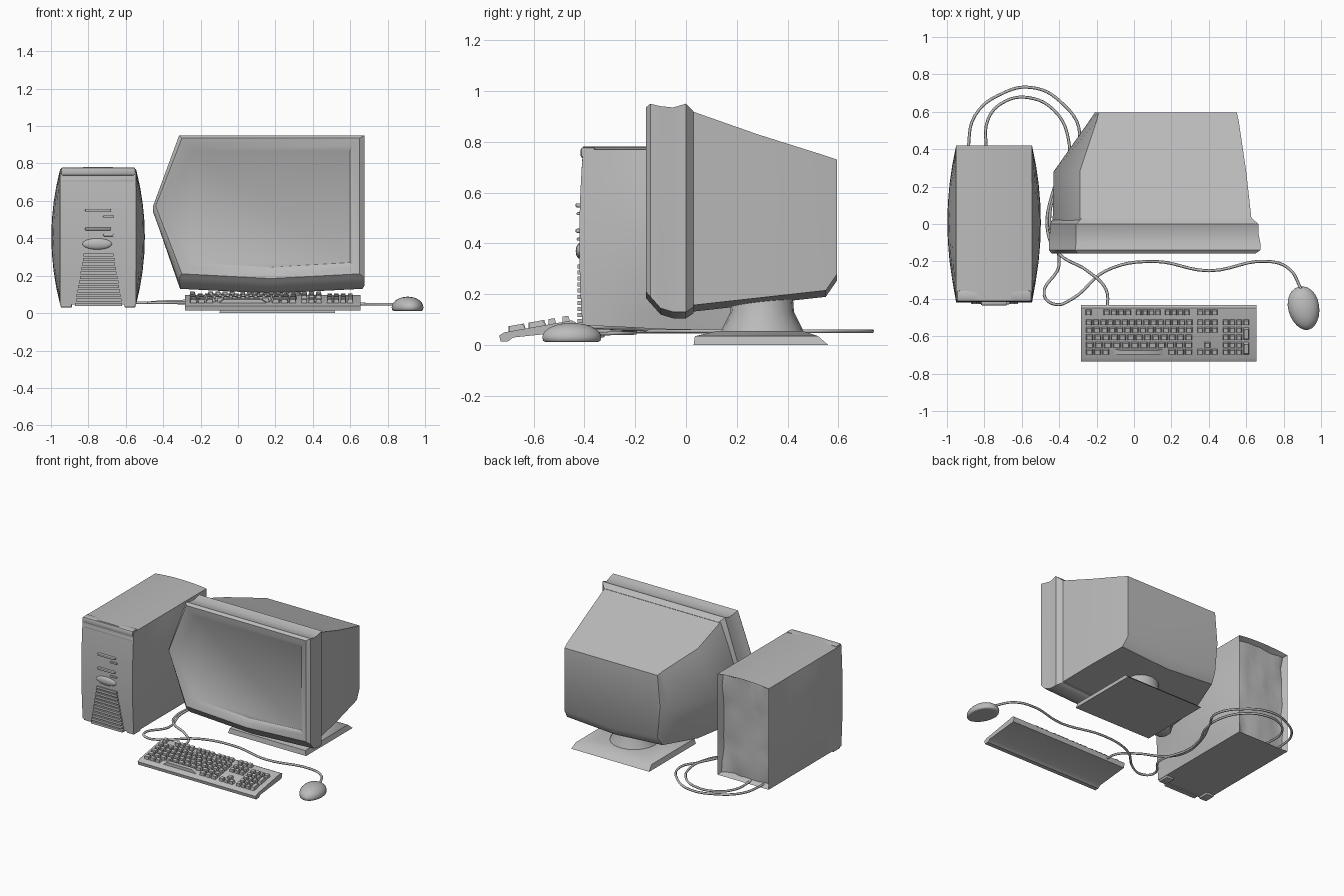
import bpy, bmesh, math, random
from mathutils import Matrix, Vector

random.seed(4)
if "Cube" in bpy.data.objects:
    bpy.data.objects.remove(bpy.data.objects["Cube"])

grey = bpy.data.materials.new("grey plastic")
grey.use_nodes = True
colour = (0.5, 0.5, 0.5, 1)
grey.diffuse_color = colour
grey.node_tree.nodes["Principled BSDF"].inputs["Base Color"].default_value = colour


def finish(name, bm, angle=35):
    """Turn a bmesh into a smooth-shaded object with sharp edges kept."""
    bmesh.ops.recalc_face_normals(bm, faces=bm.faces)
    mesh = bpy.data.meshes.new(name)
    bm.to_mesh(mesh)
    bm.free()
    mesh.materials.append(grey)
    mesh.shade_smooth()
    mesh.set_sharp_from_angle(angle=math.radians(angle))
    obj = bpy.data.objects.new(name, mesh)
    bpy.context.scene.collection.objects.link(obj)
    return obj


def loft(name, rings, angle=35):
    """Skin a list of equal-length point rings and cap both ends."""
    bm = bmesh.new()
    loops = [[bm.verts.new(p) for p in ring] for ring in rings]
    count = len(loops[0])
    for a, b in zip(loops, loops[1:]):
        for i in range(count):
            j = (i + 1) % count
            bm.faces.new((a[i], a[j], b[j], b[i]))
    bm.faces.new(loops[0])
    bm.faces.new(loops[-1])
    return finish(name, bm, angle)


def add_box(bm, centre, size, tilt=0, taper=1):
    """Add a box to a bmesh, tapered to the top and tilted about x."""
    verts = bmesh.ops.create_cube(bm, size=1)["verts"]
    for v in verts:
        if v.co.z > 0:
            v.co.x *= taper
            v.co.y *= taper
    move = Matrix.Translation(centre) @ Matrix.Rotation(tilt, 4, "X")
    bmesh.ops.transform(bm, verts=verts, matrix=move @ Matrix.Diagonal((*size, 1)))


def box(name, centre, size, bevel=0.006):
    bm = bmesh.new()
    add_box(bm, centre, size)
    bmesh.ops.bevel(bm, geom=bm.edges[:], offset=bevel, segments=2,
                    profile=0.5, affect="EDGES")
    return finish(name, bm)


def ball(name, centre, size, turn=0, floor=-1, egg=0):
    """Ellipsoid with an optional flat underside and egg-shaped plan."""
    bm = bmesh.new()
    bmesh.ops.create_uvsphere(bm, u_segments=24, v_segments=14, radius=1)
    for v in bm.verts:
        v.co.z = max(v.co.z, floor)
        v.co.x *= 1 + egg * v.co.y
    move = Matrix.Translation(centre) @ Matrix.Rotation(turn, 4, "Z")
    bmesh.ops.transform(bm, verts=bm.verts, matrix=move @ Matrix.Diagonal((*size, 1)))
    return finish(name, bm, 50)


def cable(name, points, z_start, z_end, radius=0.008):
    curve = bpy.data.curves.new(name, "CURVE")
    curve.dimensions = "3D"
    curve.bevel_depth = radius
    curve.bevel_resolution = 1
    curve.resolution_u = 6
    curve.use_fill_caps = True
    spline = curve.splines.new("BEZIER")
    spline.bezier_points.add(len(points) - 1)
    for i, (p, (x, y)) in enumerate(zip(spline.bezier_points, points)):
        blend = min(1, 3 * i / len(points))
        p.co = (x, y, z_start + (z_end - z_start) * blend)
        p.handle_left_type = p.handle_right_type = "AUTO"
    curve.materials.append(grey)
    obj = bpy.data.objects.new(name, curve)
    bpy.context.scene.collection.objects.link(obj)


# Monitor: one skin from the recessed screen, around the bezel, to the back
def outline(y, left, tip, right, top, bottom):
    mid = (top + bottom) / 2
    pts = [(tip, mid), (left, top), (right, top), (right, bottom),
           ((left + right) / 2, bottom - 0.025), (left, bottom)]
    return [(x, y, z) for x, z in pts]


bezel = [(-.135, -.24, -.39, .6, .87, .27), (-.15, -.27, -.42, .62, .895, .25),
         (-.158, -.3, -.44, .65, .935, .21), (-.14, -.315, -.455, .675, .95, .19),
         (-.1, -.31, -.455, .675, .94, .145), (-.05, -.31, -.45, .665, .935, .13),
         (0, -.31, -.45, .665, .95, .13), (.03, -.28, -.43, .63, .92, .15)]
loft("monitor_bezel", [outline(*r) for r in bezel])
shell = [(.01, -.29, -.435, .63, .925, .155), (.28, -.29, -.43, .6, .83, .185),
         (.55, -.2, -.24, .56, .745, .215), (.595, -.19, -.21, .55, .73, .28)]
loft("monitor_housing", [outline(*r) for r in shell], 45)


# Monitor stand: sloped plate and round swivel neck
def plate_ring(z, half, front, back):
    return [(.21 + s * half, y, z) for s, y in
            ((-1, front), (1, front), (1, back), (-1, back))]


loft("stand_plate", [plate_ring(0, .31, .03, .56), plate_ring(.035, .3, .035, .52),
                     plate_ring(.055, .19, .12, .46)])
neck = []
for z, r in ((.045, .165), (.06, .16), (.13, .125), (.2, .12)):
    neck.append([(.2 + r * math.cos(a), .3 + r * math.sin(a), z)
                 for a in (math.tau * k / 20 for k in range(20))])
loft("stand_neck", neck)

# Tower case: box with swollen sides, domed top and a dented, recessed back
bm = bmesh.new()
bmesh.ops.create_cube(bm, size=2)
bmesh.ops.subdivide_edges(bm, edges=bm.edges[:], cuts=7, use_grid_fill=True)
for v in bm.verts:
    x, y, z = v.co
    swell = 0.047 * (1 - y * y) * (1 - z * z)
    front = 0.015 * (1 - z * z) if y < -0.9 else 0
    dome = 0.012 * (1 - x * x) if z > 0.9 else 0
    v.co = (-.748 + x * (.203 + swell), .0075 + y * .4125 - front,
            .4075 + z * .3625 + dome)
bm.normal_update()
back = [f for f in bm.faces if f.normal.y > 0.9]
bmesh.ops.inset_region(bm, faces=back, thickness=0.018)
for v in {v for f in back for v in f.verts}:
    v.co.y -= random.uniform(0.025, 0.05)
finish("tower_case", bm)

# Tower front: stepped cap, drive slots, power button, vent slats, feet
TOWER_X = -.748
box("tower_cap", (TOWER_X, -.385, .757), (.4, .06, .045), .012)
box("tower_cap_lip", (TOWER_X, -.385, .712), (.4, .05, .03), .008)
for i, z in enumerate((.55, .45)):
    box(f"drive_slot_{i}", (TOWER_X, -.415, z), (.14, .04, .016))
    box(f"drive_button_{i}", (TOWER_X + .055, -.415, z - .033), (.055, .03, .012), .004)
ball("power_button", (TOWER_X - .005, -.418, .37), (.08, .016, .03))
slats = 12
bm = bmesh.new()
for i in range(slats):
    width = .16 + .1 * i / slats
    add_box(bm, (TOWER_X + .003, -.41, .31 - i * .024), (width, .035, .016))
finish("vent_slats", bm)
for side in (-1, 1):
    box(f"tower_foot_{side}", (TOWER_X + side * .17, -.36, .043), (.06, .08, .026))

# Keyboard: tilted wedge body
profile = [(-.73, .015), (-.735, .038), (-.715, .05), (-.45, .097), (-.432, .088),
           (-.44, .055), (-.68, .03), (-.7, .015)]
loft("keyboard_body", [[(x, y, z) for y, z in profile] for x in (-.283, .655)])

# Keycaps: rows of evenly spread caps
SLOPE = .177
keys = bmesh.new()


def key_row(start, end, count, y, depth=.032):
    pitch = (end - start) / count
    for k in range(count):
        centre = Vector((start + pitch * (k + .5), y, .05 + SLOPE * (y + .715) + .008))
        add_box(keys, centre, (pitch * .88, depth, .026), SLOPE, .72)


rows = (-.527, -.567, -.607, -.647, -.685)
for y, count in zip(rows, (15, 14, 13, 12, 0)):
    if count:
        key_row(-.26, .315, count, y)
    key_row(.472, .58, 3, y)
key_row(-.26, -.13, 3, rows[4])
key_row(-.13, .18, 1, rows[4])
key_row(.18, .315, 3, rows[4])
key_row(.582, .618, 1, rows[0])
for pair in (1, 3):
    key_row(.582, .618, 1, (rows[pair] + rows[pair + 1]) / 2, .07)
for y in rows[:2]:
    key_row(.335, .45, 3, y)
key_row(.373, .412, 1, rows[3])
key_row(.335, .45, 3, rows[4])
for start, end, count in ((-.262, -.225, 1), (-.165, -.012, 4), (.008, .145, 4),
                          (.163, .3, 4), (.335, .45, 3)):
    key_row(start, end, count, -.473)
finish("keyboard_keys", keys)

# Mouse
ball("mouse", (.908, -.45, .03), (.083, .118, .058), math.radians(12), -.3, .08)

# Cables running round to the back of the tower
cable("mouse_cable", [(.895, -.35), (.83, -.24), (.72, -.2), (.4, -.25), (.1, -.2),
      (-.15, -.25), (-.33, -.4), (-.42, -.43), (-.48, -.38), (-.4, -.22), (-.45, 0),
      (-.43, .15), (-.36, .3), (-.35, .45), (-.42, .6), (-.56, .675), (-.7, .65),
      (-.78, .56), (-.79, .38)], .045, .055)
cable("keyboard_cable", [(-.14, -.45), (-.15, -.35), (-.25, -.25), (-.4, -.16),
      (-.46, -.05), (-.44, .15), (-.35, .35), (-.29, .48), (-.4, .66), (-.55, .73),
      (-.7, .7), (-.85, .58), (-.89, .38)], .075, .055)
